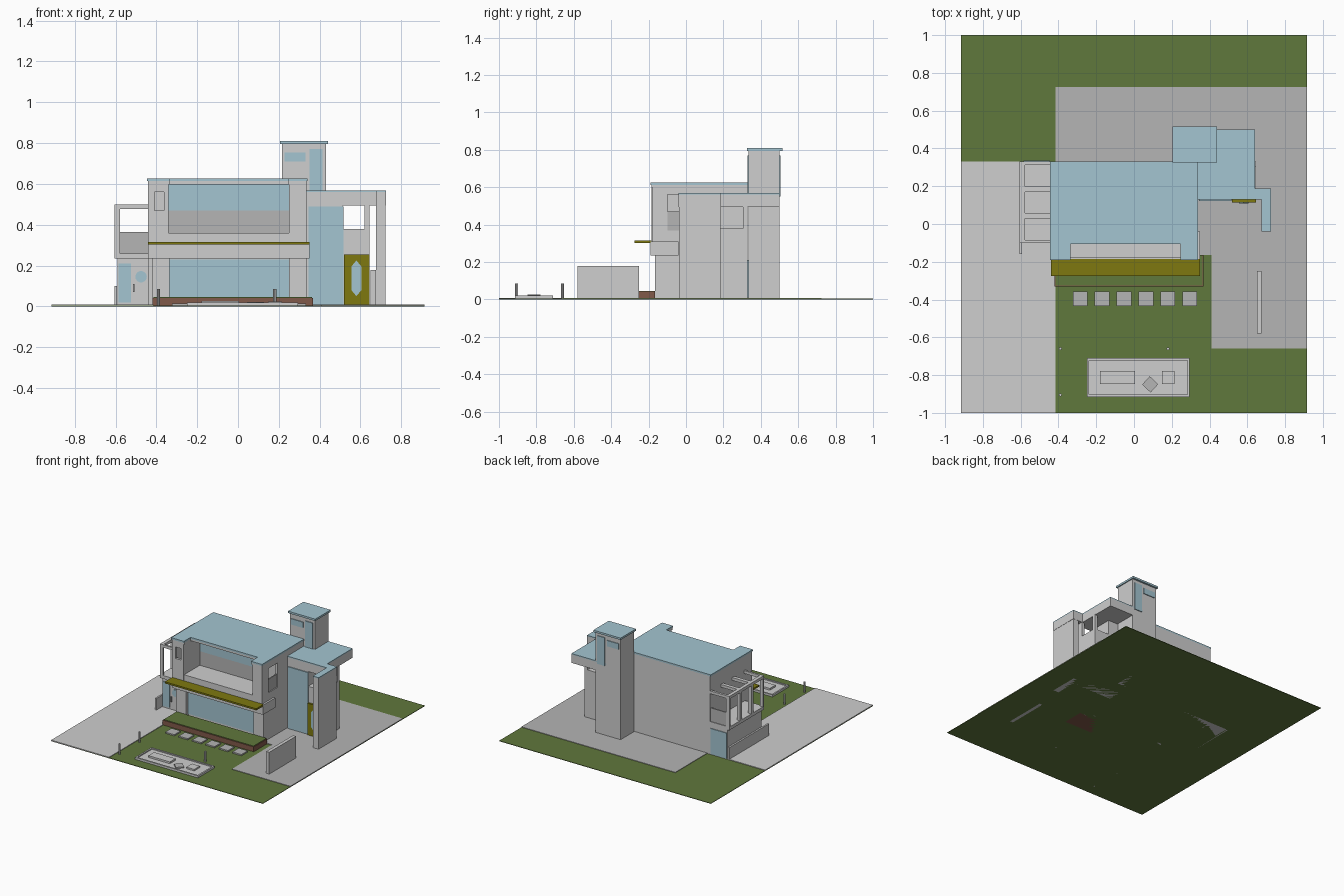
import bpy, bmesh, math

if "Cube" in bpy.data.objects:
    bpy.data.objects.remove(bpy.data.objects["Cube"])


def mat(name, r, g, b):
    m = bpy.data.materials.new(name)
    m.diffuse_color = (r, g, b, 1)
    m.use_nodes = True
    m.node_tree.nodes["Principled BSDF"].inputs["Base Color"].default_value = m.diffuse_color
    return m


WALL = mat("light_grey", .62, .62, .62)
PAVE = mat("mid_grey", .46, .46, .46)
BLUE = mat("pale_blue", .37, .56, .64)
GREEN = mat("grass_green", .118, .188, .046)
OLIVE = mat("olive", .21, .19, .005)
BROWN = mat("brick_brown", .22, .10, .067)


def finish(name, bm, m):
    bmesh.ops.recalc_face_normals(bm, faces=bm.faces)
    me = bpy.data.meshes.new(name)
    bm.to_mesh(me)
    bm.free()
    me.materials.append(m)
    ob = bpy.data.objects.new(name, me)
    bpy.context.collection.objects.link(ob)
    return ob


def prism(name, pts, lo, hi, m, axis="z"):
    """Extrude an outline: (x, y) up z, or (x, z) along y."""
    bm = bmesh.new()
    put = (lambda a, b, t: (a, b, t)) if axis == "z" else (lambda a, b, t: (a, t, b))
    f = bm.faces.new([bm.verts.new(put(a, b, lo)) for a, b in pts])
    ext = bmesh.ops.extrude_face_region(bm, geom=[f])["geom"]
    d = (0, 0, hi - lo) if axis == "z" else (0, hi - lo, 0)
    bmesh.ops.translate(bm, vec=d, verts=[v for v in ext if isinstance(v, bmesh.types.BMVert)])
    return finish(name, bm, m)


def box(name, x0, x1, y0, y1, z0, z1, m=WALL):
    return prism(name, [(x0, y0), (x1, y0), (x1, y1), (x0, y1)], z0, z1, m)


def disc(cx, cz, r, n=20):
    return [(cx + r * math.cos(2 * math.pi * i / n), cz + r * math.sin(2 * math.pi * i / n)) for i in range(n)]


def holed_front(name, x0, x1, z0, z1, a0, a1, b0, b1, y0, y1):
    """Wall facing front with a rectangular opening."""
    box(name + "_left", x0, a0, y0, y1, z0, z1)
    box(name + "_right", a1, x1, y0, y1, z0, z1)
    box(name + "_sill", a0, a1, y0, y1, z0, b0)
    box(name + "_head", a0, a1, y0, y1, b1, z1)


def holed_side(name, y0, y1, z0, z1, a0, a1, b0, b1, x0, x1):
    """Wall facing sideways with a rectangular opening."""
    box(name + "_front", x0, x1, y0, a0, z0, z1)
    box(name + "_back", x0, x1, a1, y1, z0, z1)
    box(name + "_sill", x0, x1, a0, a1, z0, b0)
    box(name + "_head", x0, x1, a0, a1, b1, z1)


# Ground: lawn, driveway, paved path
box("lawn", -.915, .915, -1, 1, 0, .004, GREEN)
box("driveway", -.915, -.415, -1, .33, .001, .009)
prism("paving", [(-.415, .725), (.915, .725), (.915, -.66), (.41, -.66), (.41, -.165),
                 (-.415, -.165)], .001, .008, PAVE)

# Main house, lower floor
box("lower_body", -.44, .335, -.13, .33, 0, .24)
box("lower_left_pier", -.42, -.335, -.165, -.13, 0, .24)
box("lower_right_pier", .25, .335, -.165, -.13, 0, .24)
box("lower_window", -.335, .25, -.137, -.13, .04, .23, BLUE)
box("floor_slab", -.44, .335, -.185, .33, .235, .31)
box("slab_end", .335, .35, -.19, -.04, .235, .31)
box("slab_front", -.42, .35, -.19, -.185, .235, .30)
box("awning", -.44, .35, -.275, -.185, .302, .315, OLIVE)

# Upper floor with deep balcony
BACK = .02
box("balcony_floor", -.34, .31, -.18, BACK, .31, .36)
box("upper_body", -.44, .335, BACK, .33, .31, .605)
box("balcony_back_band", -.34, .25, BACK - .006, BACK, .36, .47, PAVE)
box("balcony_window", -.34, .25, BACK - .006, BACK, .47, .598, BLUE)
holed_front("left_pier", -.44, -.34, .31, .605, -.41, -.362, .47, .56, -.185, -.165)
box("left_side_wall", -.44, -.42, -.165, BACK, .31, .605)
box("balcony_left_wall", -.355, -.34, -.165, BACK, .31, .605)
box("right_pier", .25, .335, -.18, -.165, .31, .605)
holed_side("right_side_wall", -.165, BACK, .31, .605, -.1, .01, .37, .56, .312, .335)
box("side_railing", .32, .328, -.1, .01, .37, .47, PAVE)


def roof_outline(x0, x1, yf, yr):
    return [(x0, yf), (-.335, yf), (-.335, yr), (.245, yr), (.245, yf), (x1, yf), (x1, .33), (x0, .33)]


prism("roof_fascia", roof_outline(-.44, .335, -.185, -.105), .598, .614, WALL)
prism("roof", roof_outline(-.445, .34, -.19, -.107), .613, .626, BLUE)

# Stair tower with windows front and back
box("tower", .215, .432, .335, .5, 0, .797)
box("tower_cap", .205, .44, .325, .515, .795, .81, BLUE)
for side, y in (("front", .329), ("back", .499)):
    box("tower_window_" + side, .228, .33, y, y + .007, .71, .755, BLUE)
    box("tower_strip_" + side, .35, .415, y, y + .007, .55, .77, BLUE)

# Entrance wing and canopy
box("entrance_body", .335, .645, .13, .33, 0, .38)
box("entrance_upper", .335, .515, .13, .33, .38, .5)
box("entrance_post_front", .62, .645, .13, .185, .38, .5)
box("entrance_post_back", .62, .645, .305, .33, .38, .5)
box("entrance_glass", .345, .517, .123, .13, .008, .49, BLUE)
box("entrance_door", .52, .645, .115, .13, .008, .255, OLIVE)
prism("door_window", [(.58, .05), (.605, .08), (.605, .195), (.58, .225), (.555, .195), (.555, .08)],
      .109, .115, BLUE, "y")
canopy = [(.335, .13), (.675, .13), (.675, -.04), (.725, -.04), (.725, .187), (.64, .187), (.64, .5), (.335, .5)]
prism("canopy_slab", canopy, .495, .56, WALL)
prism("canopy_roof", canopy, .56, .568, BLUE)
box("canopy_pillar", .677, .723, -.038, .185, 0, .5)
box("garden_wall", .65, .676, -.58, -.25, 0, .178)

# Side annex with terrace and pergola
box("annex", -.59, -.44, -.09, .33, 0, .24)
box("terrace_floor", -.605, -.44, -.1, .33, .235, .26)
box("annex_front_glass", -.585, -.525, -.096, -.09, .02, .21, BLUE)
prism("round_window", disc(-.475, .145, .028), -.096, -.09, BLUE, "y")
box("door_handle", -.515, -.508, -.1, -.09, .07, .11, PAVE)
box("annex_back_glass", -.585, -.445, .33, .336, .01, .21, BLUE)
box("terrace_panel", -.58, -.44, .315, .325, .26, .365, PAVE)
box("pergola_beam", -.605, -.578, -.1, .33, .478, .5)
for y0, y1 in ((-.1, -.085), (.03, .058), (.17, .198), (.312, .33)):
    box("pergola_crossbar", -.578, -.44, y0, y1, .478, .5)
    box("pergola_post", -.605, -.578, y0, y1, .26, .478)
box("low_side_wall", -.605, -.592, -.16, .33, 0, .1)

# Planter in front of the house
box("planter", -.42, .367, -.33, -.165, 0, .042, BROWN)
box("planter_grass", -.415, .362, -.325, -.165, .04, .046, GREEN)

# Stepping stones
for i in range(6):
    cx = -.285 + i * .116
    box("stepping_stone", cx - .039, cx + .039, -.435, -.357, .001, .014, PAVE)

# Garden bed with raised rim and blocks
box("bed_base", -.25, .295, -.915, -.71, .001, .012)
for y in (-.915, -.722):
    box("bed_rim_long", -.25, .295, y, y + .012, .001, .02)
for x in (-.25, .283):
    box("bed_rim_short", x, x + .012, -.915, -.71, .001, .02)
box("bed_block_long", -.18, .005, -.848, -.778, .01, .026)
box("bed_block_small", .147, .215, -.848, -.778, .01, .024)
prism("bed_block_turned", [(.043, -.85), (.088, -.892), (.128, -.848), (.083, -.806)], .01, .022, PAVE)

# Garden lamps
for x, y in ((-.39, -.66), (.18, -.66), (-.39, -.905)):
    prism("garden_lamp", [(x + a, y + b) for a, b in disc(0, 0, .008, 8)], 0, .085, WALL)
